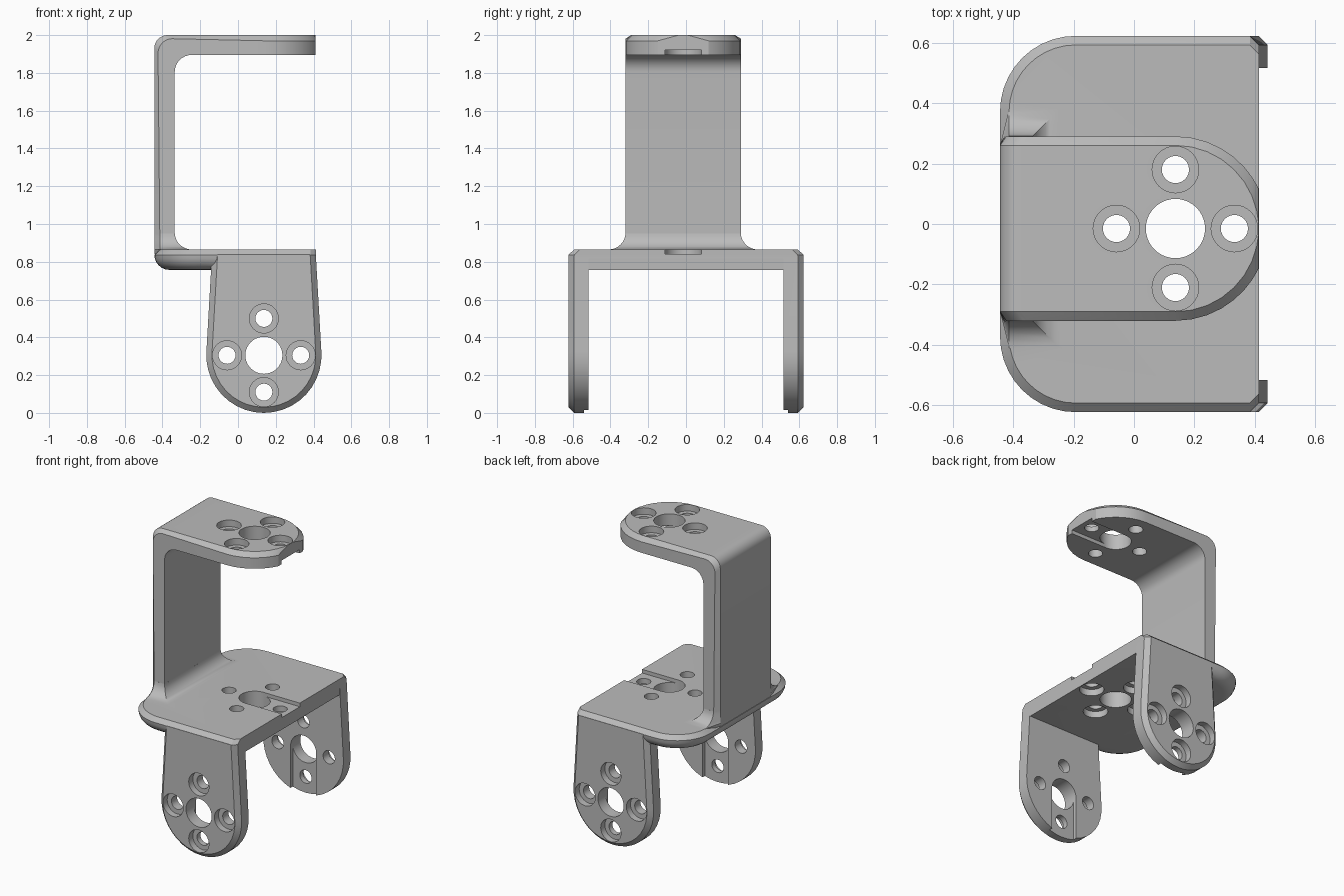
import bpy, bmesh, math
from mathutils import Matrix, Vector

cube = bpy.data.objects.get("Cube")
if cube:
    bpy.data.objects.remove(cube)

grey = bpy.data.materials.new("matte_grey")
grey.use_nodes = True
GREY = (0.5, 0.5, 0.5, 1)
grey.diffuse_color = GREY
grey.node_tree.nodes["Principled BSDF"].inputs["Base Color"].default_value = GREY

BACK, END, CHAMFER = -0.443, 0.413, 0.03     # wall outside, plate end, edge chamfer
CX, CY, LEG_Z = 0.137, -0.015, 0.305         # hole pattern centres
R = 0.305                                    # rounded end radius
DECK_LOW, DECK_TOP, DECK_Y = 0.757, 0.865, 0.622
LEG_IN = 0.515


def make_object(name, bm):
    bmesh.ops.recalc_face_normals(bm, faces=bm.faces)
    mesh = bpy.data.meshes.new(name)
    bm.to_mesh(mesh)
    bm.free()
    mesh.materials.append(grey)
    obj = bpy.data.objects.new(name, mesh)
    bpy.context.collection.objects.link(obj)
    return obj


def loft(name, rings):
    """Closed solid through rings of equal point count."""
    bm = bmesh.new()
    loops = [[bm.verts.new(p) for p in ring] for ring in rings]
    for a, b in zip(loops, loops[1:]):
        for i in range(len(a)):
            j = (i + 1) % len(a)
            bm.faces.new((a[i], a[j], b[j], b[i]))
    bm.faces.new(loops[0])
    bm.faces.new(loops[-1])
    return make_object(name, bm)


def arc(cx, cy, r, start, end, n):
    return [(cx + r * math.cos(math.radians(start + (end - start) * i / n)),
             cy + r * math.sin(math.radians(start + (end - start) * i / n))) for i in range(n + 1)]


def boolean(target, tool, operation):
    mod = target.modifiers.new("bool", "BOOLEAN")
    mod.operation, mod.object, mod.solver = operation, tool, "EXACT"
    bpy.context.view_layer.objects.active = target
    bpy.ops.object.modifier_apply(modifier=mod.name)
    bpy.data.objects.remove(tool)


# Upright wall bending into the round-ended upper arm
inner = [(-0.335, 0.84)] + arc(-0.245, 1.805, 0.09, 180, 90, 8)
outer = [(BACK, 0.84)] + arc(BACK + 0.07, 1.93, 0.07, 180, 90, 8)
stations = [(i, o, R, R - CHAMFER) for i, o in zip(inner, outer)]
reach = END - CX - 0.002
for k in range(9):
    dx = reach * math.sin(math.pi / 2 * k / 8)
    half = math.sqrt(R ** 2 - dx ** 2)
    top_half = math.sqrt(max((R - CHAMFER) ** 2 - dx ** 2, 0.0001))
    stations.append(((CX + dx, 1.895), (CX + dx, 2.0), half, top_half))
rings = []
for i, o, w, wo in stations:
    i, o = Vector(i), Vector(o)
    m = o + (i - o).normalized() * CHAMFER
    pts = [(i, -w), (i, w), (m, w), (o, wo), (o, -wo), (m, -w)]
    rings.append([(p.x, CY + y, p.y) for p, y in pts])
body = loft("servo_bracket", rings)


# Deck with rounded back corners, rounded underside and chamfered rim
def deck_outline(d):
    y, r, x0 = DECK_Y - d, 0.25 - d, BACK + d
    side = [(END, y - CHAMFER), (END - CHAMFER, y)] + arc(x0 + r, y - r, r, 90, 180, 10)
    return side + [(x, -v) for x, v in reversed(side)]


levels = [(0.08 - px, 0.08 + pz) for px, pz in arc(0, 0, 0.08, -90, 0, 6)]
levels = [(d, DECK_LOW + z) for d, z in levels] + [(CHAMFER, DECK_TOP)]
deck = loft("deck", [[(x, y, z) for x, y in deck_outline(d)] for d, z in levels])
boolean(body, deck, "UNION")

# Flared foot blending the wall into the deck
rings = []
for spread, z in [(0.09, 0.845)] + [(0.09 - px, DECK_TOP + 0.09 + pz)
                                    for px, pz in arc(0, 0, 0.09, -90, -3, 8)]:
    w = R + spread
    side = [(BACK, R - CHAMFER), (BACK + CHAMFER, w), (-0.335 + spread, w)]
    rings.append([(x, CY + y, z) for x, y in side + [(x, -y) for x, y in reversed(side)]])
boolean(body, loft("wall_foot", rings), "UNION")


# Two tapered legs with round ends
def leg_outline(d):
    h = 0.275 - d
    return [(CX - h, 0.838)] + arc(CX, LEG_Z, R - d, 176, 364, 20) + [(CX + h, 0.838)]


for side in (-1, 1):
    steps = [(0, LEG_IN), (0, DECK_Y - CHAMFER), (CHAMFER, DECK_Y)]
    leg = loft("leg", [[(x, side * y, z) for x, z in leg_outline(d)] for d, y in steps])
    boolean(body, leg, "UNION")


# Hole pattern: local +z points out of the counterbored face, local +x to the plate end
def cylinders(name, frame, spots, radius, low, high, sides):
    bm = bmesh.new()
    for x, y in spots:
        place = frame @ Matrix.Translation((x, y, (low + high) / 2))
        bmesh.ops.create_cone(bm, cap_ends=True, segments=sides, radius1=radius,
                              radius2=radius, depth=high - low, matrix=place)
    return make_object(name, bm)


def cut_pattern(origin, end_dir, out_dir, thickness):
    x, z = Vector(end_dir), Vector(out_dir)
    frame = Matrix((x, z.cross(x), z)).transposed().to_4x4()
    frame.translation = origin
    ring = [(0.195, 0), (-0.195, 0), (0, 0.195), (0, -0.195)]
    boolean(body, cylinders("hub", frame, [(0, 0)], 0.098, -0.2, 0.05, 40), "DIFFERENCE")
    boolean(body, cylinders("screws", frame, ring, 0.045, -0.2, 0.05, 24), "DIFFERENCE")
    boolean(body, cylinders("bores", frame, ring, 0.077, -0.045, 0.05, 32), "DIFFERENCE")
    # Shallow slot on the inner face running from the hub to the plate end
    bm = bmesh.new()
    place = frame @ Matrix.Translation((0.2, 0, -thickness - 0.025))
    bmesh.ops.create_cube(bm, size=1, matrix=place @ Matrix.Diagonal((0.4, 0.195, 0.1, 1)))
    boolean(body, make_object("slot", bm), "DIFFERENCE")


cut_pattern((CX, CY, 2.0), (1, 0, 0), (0, 0, 1), 0.105)
cut_pattern((CX, CY, DECK_LOW), (1, 0, 0), (0, 0, -1), DECK_TOP - DECK_LOW)
for side in (-1, 1):
    cut_pattern((CX, side * DECK_Y, LEG_Z), (0, 0, -1), (0, side, 0), DECK_Y - LEG_IN)

# Smooth the curved faces, keep the edges crisp
bpy.ops.object.select_all(action="DESELECT")
body.select_set(True)
bpy.context.view_layer.objects.active = body
bpy.ops.object.shade_smooth_by_angle(angle=math.radians(25))
